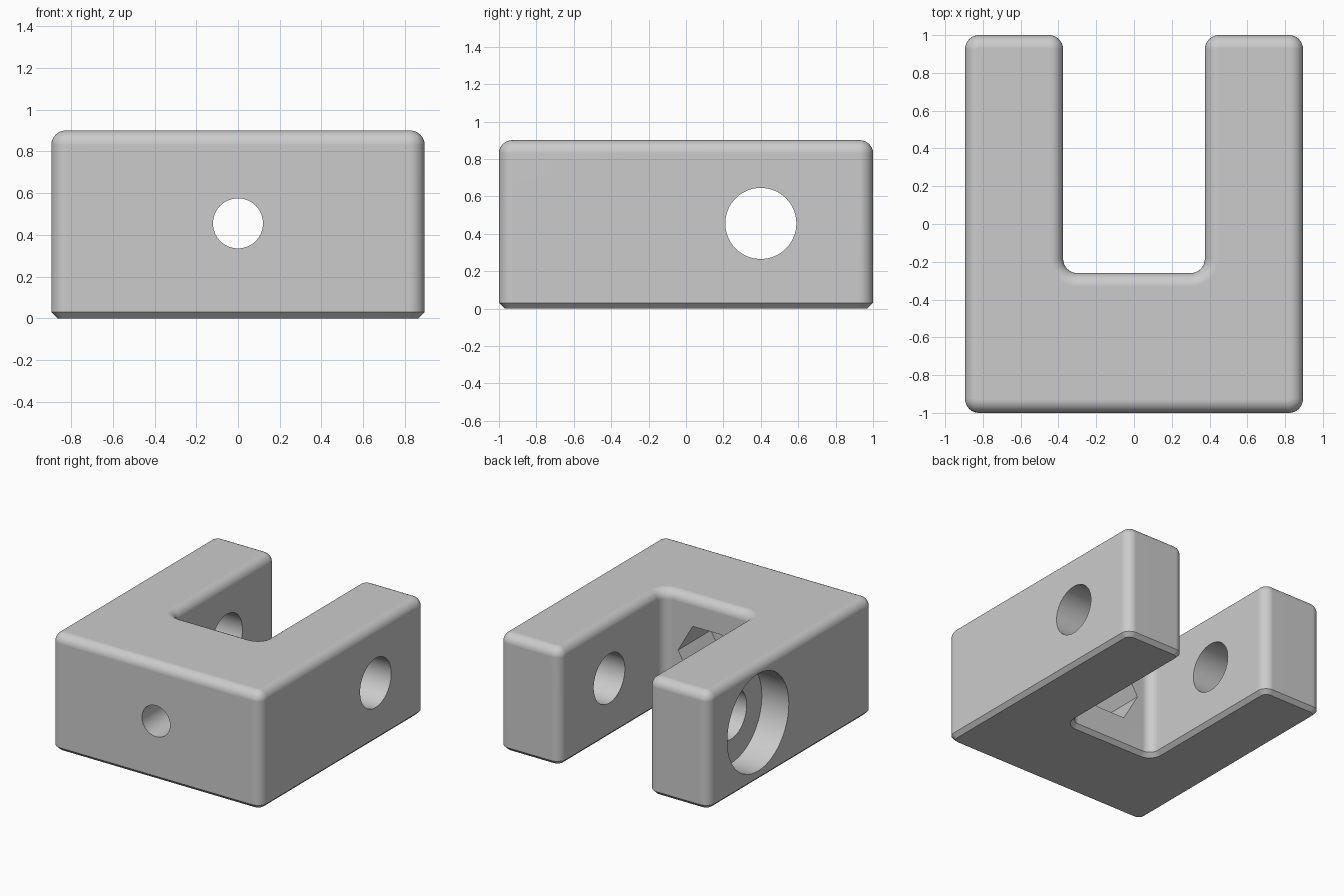
import bpy, bmesh, math
from mathutils import Matrix, Vector

if "Cube" in bpy.data.objects:
    bpy.data.objects.remove(bpy.data.objects["Cube"])

HALF_W, HALF_L, HEIGHT = 0.895, 1.0, 0.9
SLOT_W, SLOT_Y = 0.375, -0.26
CORNER, FILLET, CHAMFER = 0.075, 0.07, 0.03
HOLE_Z, HOLE_Y = 0.455, 0.4

grey = bpy.data.materials.new("light_grey")
grey.use_nodes = True
colour = (0.6, 0.6, 0.6, 1)
grey.diffuse_color = colour
grey.node_tree.nodes["Principled BSDF"].inputs["Base Color"].default_value = colour

# U outline, counter-clockwise
outline = [Vector(p) for p in (
    (-HALF_W, -HALF_L), (HALF_W, -HALF_L), (HALF_W, HALF_L), (SLOT_W, HALF_L),
    (SLOT_W, SLOT_Y), (-SLOT_W, SLOT_Y), (-SLOT_W, HALF_L), (-HALF_W, HALF_L))]


def rounded_ring(inset, steps=8):
    """Outline with rounded corners, moved inwards by inset."""
    points = []
    for i, corner in enumerate(outline):
        before = (corner - outline[i - 1]).normalized()
        after = (outline[(i + 1) % len(outline)] - corner).normalized()
        turn = 1 if before.cross(after) > 0 else -1
        centre = corner + (after - before) * CORNER
        radius = CORNER - turn * inset
        start = math.atan2(-after.y, -after.x) if turn > 0 else math.atan2(after.y, after.x)
        # the arc starts on the side of the incoming edge
        start = math.atan2(-turn * after.y, -turn * after.x)
        outward = Vector((before.y, -before.x)) * turn
        start = math.atan2(outward.y, outward.x)
        for s in range(steps + 1):
            a = start + turn * math.pi / 2 * s / steps
            points.append(centre + radius * Vector((math.cos(a), math.sin(a))))
    return points


# body: rings with a bottom chamfer and a rounded top edge
levels = [(CHAMFER, 0), (0, CHAMFER)]
for s in range(9):
    a = math.pi / 2 * s / 8
    levels.append((FILLET * (1 - math.cos(a)), HEIGHT - FILLET * (1 - math.sin(a))))
bm = bmesh.new()
rings = [[bm.verts.new((p.x, p.y, z)) for p in rounded_ring(inset)] for inset, z in levels]
for low, high in zip(rings, rings[1:]):
    for i in range(len(low)):
        j = (i + 1) % len(low)
        bm.faces.new((low[i], low[j], high[j], high[i]))
bm.faces.new(rings[0][::-1])
bm.faces.new(rings[-1])
bmesh.ops.recalc_face_normals(bm, faces=bm.faces)
mesh = bpy.data.meshes.new("clamp_body")
bm.to_mesh(mesh)
bm.free()
body = bpy.data.objects.new("clamp_body", mesh)
bpy.context.collection.objects.link(body)
mesh.materials.append(grey)


def cut(name, radius, axis, start, end, sides=64):
    """Subtract a prism running along x or y between start and end."""
    mid = (start + end) / 2
    if axis == "x":
        place = Matrix.Translation((mid, HOLE_Y, HOLE_Z)) @ Matrix.Rotation(math.pi / 2, 4, "Y")
    else:
        place = Matrix.Translation((0, mid, HOLE_Z)) @ Matrix.Rotation(math.pi / 2, 4, "X")
    tool_bm = bmesh.new()
    bmesh.ops.create_cone(tool_bm, cap_ends=True, segments=sides, radius1=radius,
                          radius2=radius, depth=end - start,
                          matrix=place @ Matrix.Rotation(math.pi / 2, 4, "Z"))
    if sides == 6:  # points of the hexagon lie sideways
        xs = [abs(v.co.x) for v in tool_bm.verts]
        if max(xs) < radius * 0.95:
            bmesh.ops.rotate(tool_bm, verts=tool_bm.verts, cent=(0, mid, HOLE_Z),
                             matrix=Matrix.Rotation(math.pi / 6, 3, "Y"))
    tool_mesh = bpy.data.meshes.new(name)
    tool_bm.to_mesh(tool_mesh)
    tool_bm.free()
    tool_mesh.materials.append(grey)
    tool = bpy.data.objects.new(name, tool_mesh)
    bpy.context.collection.objects.link(tool)
    tool.hide_render = True
    mod = body.modifiers.new(name, "BOOLEAN")
    mod.operation, mod.solver, mod.object = "DIFFERENCE", "EXACT", tool
    bpy.ops.object.modifier_apply(modifier=name)
    bpy.data.objects.remove(tool)


bpy.context.view_layer.objects.active = body
body.select_set(True)
cut("axle_hole", 0.19, "x", -1.2, 1.2)
cut("counterbore", 0.375, "x", -1.2, -HALF_W + 0.23)
cut("bolt_hole", 0.12, "y", -1.2, 0)
cut("nut_pocket", 0.25, "y", SLOT_Y - 0.4, 0, 6)

bpy.ops.object.shade_smooth_by_angle(angle=math.radians(30))
weighted = body.modifiers.new("flat_faces", "WEIGHTED_NORMAL")
weighted.keep_sharp = True
